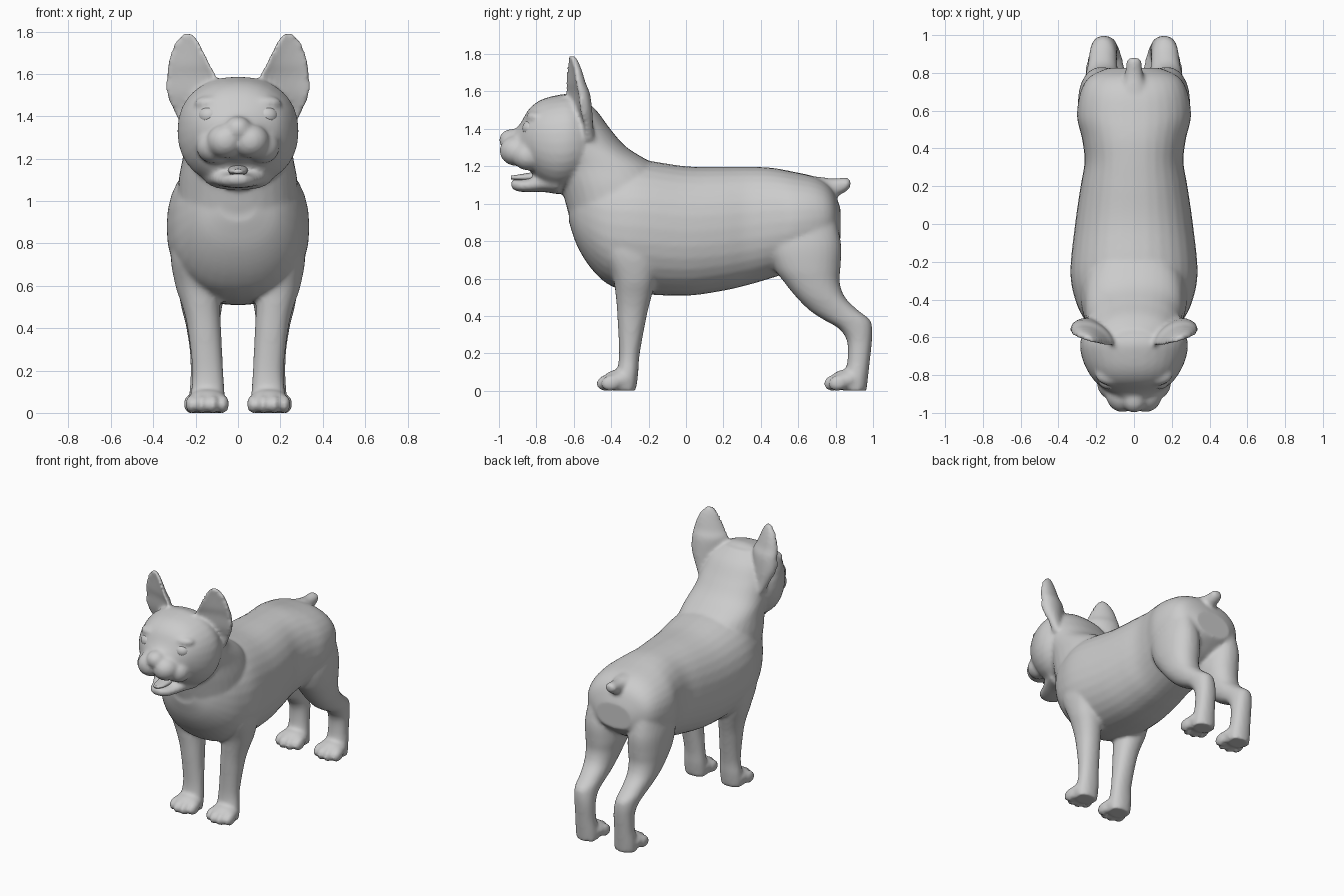
import bpy, bmesh, math
from mathutils import Vector, Matrix

grey = bpy.data.materials.new("grey_coat")
grey.diffuse_color = (0.6, 0.6, 0.6, 1)


def spline(rows, steps=5):
    """Catmull-Rom interpolation of ring tuples."""
    out = []
    for i in range(len(rows) - 1):
        p0, p1 = rows[max(i - 1, 0)], rows[i]
        p2, p3 = rows[i + 1], rows[min(i + 2, len(rows) - 1)]
        for s in range(steps):
            t = s / steps
            out.append([0.5 * (2 * b + (c - a) * t + (2 * a - 5 * b + 4 * c - d) * t * t
                               + (3 * b - a - 3 * c + d) * t ** 3)
                        for a, b, c, d in zip(p0, p1, p2, p3)])
    out.append(rows[-1])
    return out


def skin(bm, rings):
    """Closed tube through rings of points."""
    loops = [[bm.verts.new(p) for p in r] for r in rings]
    n = len(loops[0])
    for a, b in zip(loops, loops[1:]):
        for i in range(n):
            bm.faces.new((a[i], a[(i + 1) % n], b[(i + 1) % n], b[i]))
    bm.faces.new(loops[0][::-1])
    bm.faces.new(loops[-1])


def loft(bm, rows, axis, power=2.2, n=32):
    """Rows are (position, x0, x1, b0, b1); b is z for axis y and y for axis z."""
    rings = []
    for t, x0, x1, b0, b1 in spline(rows):
        ring = []
        for i in range(n):
            c, s = math.cos(math.tau * i / n), math.sin(math.tau * i / n)
            x = (x0 + x1) / 2 + (x1 - x0) / 2 * math.copysign(abs(c) ** (2 / power), c)
            b = (b0 + b1) / 2 + (b1 - b0) / 2 * math.copysign(abs(s) ** (2 / power), s)
            ring.append((x, t, b) if axis == 'y' else (x, b, t))
        rings.append(ring)
    skin(bm, rings)


def sym(rows):
    """(position, half width, b0, b1) to a centred ring."""
    return [(t, -w, w, b0, b1) for t, w, b0, b1 in rows]


def side(rows, s):
    return [(t, s * x0, s * x1, b0, b1) for t, x0, x1, b0, b1 in rows]


def ball(bm, loc, rad, rot=0.0):
    m = Matrix.Translation(loc) @ Matrix.Rotation(rot, 4, 'X') @ Matrix.Diagonal((*rad, 1))
    bmesh.ops.create_uvsphere(bm, u_segments=24, v_segments=16, radius=1, matrix=m)


def finish(bm, name, voxel=None, smooth=5):
    bmesh.ops.recalc_face_normals(bm, faces=bm.faces)
    for f in bm.faces:
        f.smooth = True
    me = bpy.data.meshes.new(name)
    bm.to_mesh(me)
    bm.free()
    me.materials.append(grey)
    ob = bpy.data.objects.new(name, me)
    bpy.context.collection.objects.link(ob)
    if voxel:
        r = ob.modifiers.new("blend", 'REMESH')
        r.mode, r.voxel_size, r.use_smooth_shade = 'VOXEL', voxel, True
        m = ob.modifiers.new("soften", 'SMOOTH')
        m.factor, m.iterations = 0.5, smooth
    return ob


bm = bmesh.new()

# torso
loft(bm, sym([(-.625, .09, .90, 1.04), (-.58, .19, .77, 1.14), (-.5, .265, .645, 1.2),
              (-.4, .312, .56, 1.22), (-.25, .337, .52, 1.235), (0, .312, .508, 1.2),
              (.2, .283, .535, 1.197), (.33, .262, .565, 1.197), (.45, .275, .60, 1.193),
              (.57, .302, .64, 1.172), (.7, .283, .70, 1.14), (.78, .235, .76, 1.08),
              (.825, .14, .80, .98)]), 'y', 2.25)

# neck
loft(bm, sym([(.95, .29, -.63, -.05), (1.1, .28, -.67, -.1), (1.2, .262, -.70, -.16),
              (1.3, .25, -.74, -.315), (1.4, .24, -.76, -.405), (1.5, .20, -.74, -.48),
              (1.57, .11, -.7, -.56)]), 'z')

# head
loft(bm, sym([(-.47, .18, 1.22, 1.44), (-.54, .25, 1.13, 1.54), (-.62, .284, 1.08, 1.585),
              (-.7, .278, 1.07, 1.578), (-.78, .245, 1.11, 1.553), (-.84, .2, 1.18, 1.505),
              (-.885, .14, 1.2, 1.43), (-.92, .09, 1.22, 1.39)]), 'y', 2.2)

# lower jaw
loft(bm, sym([(-.68, .17, 1.05, 1.2), (-.76, .135, 1.062, 1.165), (-.84, .098, 1.062, 1.135),
              (-.9, .07, 1.066, 1.128), (-.935, .035, 1.085, 1.128)]), 'y', 2.5)

# nose
ball(bm, (0, -.93, 1.34), (.065, .07, .06))
ball(bm, (0, -.87, 1.35), (.08, .08, .06))
for s in (-1, 1):
    # muzzle lips and brows
    ball(bm, (s * .06, -.905, 1.283), (.088, .092, .082))
    ball(bm, (s * .115, -.84, 1.255), (.082, .09, .078))
    ball(bm, (s * .12, -.80, 1.463), (.085, .055, .035))

    # ears: crescent sections, hollow towards the front
    rings = []
    for z, x0, x1, y, d in spline([(1.34, .19, .262, -.54, .05), (1.42, .15, .30, -.56, .06),
                                   (1.5, .115, .335, -.592, .085), (1.59, .105, .338, -.605, .085),
                                   (1.64, .13, .332, -.61, .07), (1.70, .158, .317, -.612, .055),
                                   (1.75, .182, .295, -.614, .04), (1.79, .215, .26, -.617, .025)]):
        mid, hw, ring = (x0 + x1) / 2, (x1 - x0) / 2, []
        for i in range(24):
            a = math.tau * i / 24
            c, h = math.cos(a), math.sin(a)
            dy = d * h if h >= 0 else -.28 * d * h - .012
            ring.append((s * (mid + hw * c), y + dy - .3 * hw * -c, z))
        rings.append(ring)
    skin(bm, rings)

    # front leg
    loft(bm, side([(.90, .16, .29, -.42, -.16), (.75, .115, .318, -.44, -.13),
                   (.6, .09, .295, -.39, -.16), (.5, .085, .262, -.375, -.185),
                   (.4, .08, .238, -.367, -.21), (.2, .07, .215, -.358, -.247),
                   (.1, .063, .222, -.37, -.255), (.04, .062, .226, -.39, -.262),
                   (.0, .065, .222, -.39, -.268)], s), 'z')

    # hind leg
    loft(bm, side([(.92, .08, .27, .48, .80), (.78, .05, .295, .44, .83),
                   (.66, .045, .293, .47, .826), (.58, .06, .282, .525, .822),
                   (.5, .075, .268, .59, .85), (.43, .085, .25, .66, .92),
                   (.38, .09, .24, .735, .983), (.33, .09, .232, .82, .996),
                   (.26, .087, .225, .862, .994), (.15, .085, .225, .862, .982),
                   (.06, .075, .232, .84, .972), (.0, .075, .23, .84, .965)], s), 'z')

    # paws and toes
    for py, px in ((-.37, .145), (.845, .153)):
        ball(bm, (s * px, py + .015, .058), (.094, .088, .056))
        for k, dx in enumerate((-.073, -.026, .026, .073)):
            fwd = .055 if k in (1, 2) else .03
            ball(bm, (s * (px + dx), py - fwd, .042), (.03, .055, .043), .25)

# tail
loft(bm, sym([(.6, .09, 1.0, 1.15), (.7, .075, 1.03, 1.145), (.78, .052, 1.035, 1.135),
              (.83, .042, 1.05, 1.138), (.865, .038, 1.073, 1.138), (.88, .02, 1.09, 1.128)]), 'y')
finish(bm, "dog_body", 0.0125, 6)

# eyes
for s, label in ((-1, "left"), (1, "right")):
    bm = bmesh.new()
    ball(bm, (s * .133, -.825, 1.402), (.055, .05, .047))
    finish(bm, label + "_eye")

# tongue
bm = bmesh.new()
loft(bm, sym([(-.76, .05, 1.12, 1.18), (-.84, .045, 1.12, 1.165), (-.9, .038, 1.125, 1.155),
              (-.935, .02, 1.13, 1.15)]), 'y')
finish(bm, "tongue")
